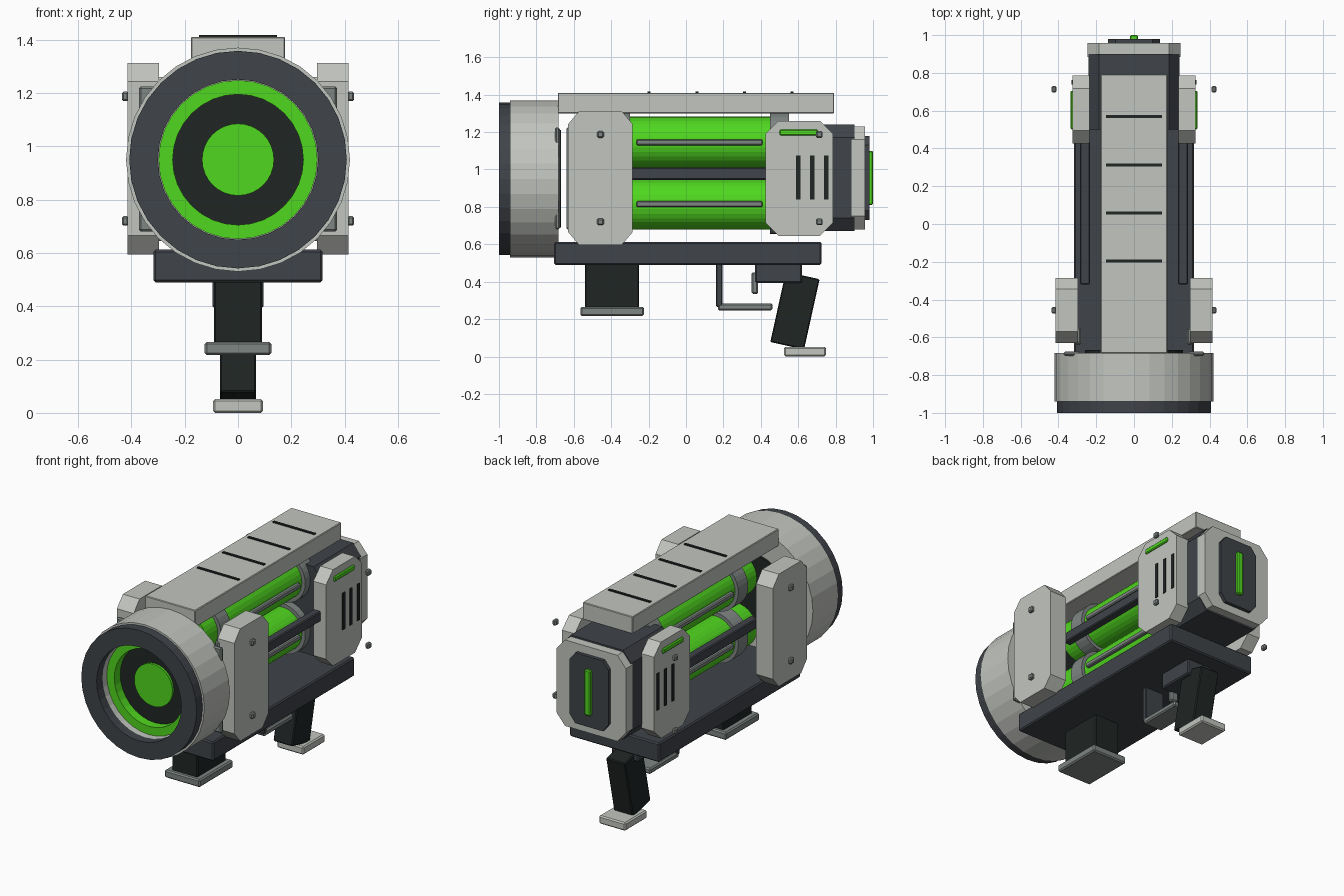
import bpy, bmesh, math
from mathutils import Matrix, Vector

if "Cube" in bpy.data.objects:
    bpy.data.objects.remove(bpy.data.objects["Cube"])


def material(name, rgb):
    m = bpy.data.materials.new(name)
    m.diffuse_color = (*rgb, 1)
    m.use_nodes = True
    m.node_tree.nodes["Principled BSDF"].inputs["Base Color"].default_value = m.diffuse_color
    return m


LIGHT = material("light_shell", (0.54, 0.56, 0.52))
DARK = material("dark_frame", (0.05, 0.056, 0.066))
BLACK = material("black_rubber", (0.014, 0.019, 0.018))
STEEL = material("steel", (0.21, 0.24, 0.23))
GREEN = material("glow_green", (0.08, 0.68, 0.014))


def add(name, bm, mat, bevel=0.0):
    bmesh.ops.recalc_face_normals(bm, faces=bm.faces)
    mesh = bpy.data.meshes.new(name)
    bm.to_mesh(mesh)
    bm.free()
    ob = bpy.data.objects.new(name, mesh)
    bpy.context.collection.objects.link(ob)
    mesh.materials.append(mat)
    if bevel:
        b = ob.modifiers.new("edge", 'BEVEL')
        b.width = bevel
        b.segments = 1
    return ob


def mirror_x(ob):
    ob.modifiers.new("mirror", 'MIRROR')
    return ob


def box(name, x, y, z, mat, bevel=0.0, tilt=0.0):
    """Box from (min, max) ranges, optionally tilted about x."""
    bm = bmesh.new()
    bmesh.ops.create_cube(bm, size=1)
    bmesh.ops.scale(bm, vec=(x[1] - x[0], y[1] - y[0], z[1] - z[0]), verts=bm.verts)
    bmesh.ops.rotate(bm, matrix=Matrix.Rotation(tilt, 3, 'X'), verts=bm.verts)
    bmesh.ops.translate(bm, vec=(sum(x) / 2, sum(y) / 2, sum(z) / 2), verts=bm.verts)
    return add(name, bm, mat, bevel)


def octagon(name, axis, u, v, depth, cu, cv, mat, bevel=0.0):
    """Rectangle with cut corners, extruded along axis 'X' (u=y) or 'Y' (u=x); v=z."""
    (a, b), (c, d) = u, v
    pts = [(a + cu, c), (b - cu, c), (b, c + cv), (b, d - cv),
           (b - cu, d), (a + cu, d), (a, d - cv), (a, c + cv)]
    bm = bmesh.new()
    place = (lambda p, t: (t, p[0], p[1])) if axis == 'X' else (lambda p, t: (p[0], t, p[1]))
    face = bm.faces.new([bm.verts.new(place(p, depth[0])) for p in pts])
    ext = bmesh.ops.extrude_face_region(bm, geom=[face])
    shift = Vector(place((0, 0), depth[1] - depth[0]))
    bmesh.ops.translate(bm, vec=shift, verts=[g for g in ext['geom'] if isinstance(g, bmesh.types.BMVert)])
    return add(name, bm, mat, bevel)


def lathe(name, profile, z, mat, sides=32, x=0.0):
    """Closed (radius, y) profile spun round a y axis at height z."""
    bm = bmesh.new()
    rings = []
    for r, y in profile:
        if r == 0:
            rings.append([bm.verts.new((x, y, z))] * sides)
        else:
            rings.append([bm.verts.new((x + r * math.cos(2 * math.pi * i / sides), y,
                                        z + r * math.sin(2 * math.pi * i / sides)))
                          for i in range(sides)])
    for k in range(len(rings)):
        p, q = rings[k], rings[(k + 1) % len(rings)]
        for i in range(sides):
            j = (i + 1) % sides
            vs = list(dict.fromkeys((p[i], p[j], q[j], q[i])))
            if len(vs) > 2:
                bm.faces.new(vs)
    return add(name, bm, mat)


def disc(name, r, y0, y1, z, mat, sides=32):
    return lathe(name, [(0, y0), (r, y0), (r, y1), (0, y1)], z, mat, sides)


def ring(name, r0, r1, y0, y1, z, mat):
    return lathe(name, [(r0, y0), (r1, y0), (r1, y1), (r0, y1)], z, mat)


# Muzzle
ZC = 0.95
ring("muzzle_lip", 0.30, 0.408, -1.0, -0.94, ZC, DARK)
lathe("muzzle_barrel", [(0.30, -0.94), (0.42, -0.94), (0.42, -0.682), (0, -0.682),
                        (0, -0.80), (0.30, -0.80)], ZC, LIGHT)
ring("muzzle_glow_ring", 0.245, 0.298, -0.90, -0.79, ZC, GREEN)
disc("muzzle_core", 0.247, -0.84, -0.79, ZC, BLACK)
disc("muzzle_lens", 0.135, -0.855, -0.83, ZC, GREEN)
disc("muzzle_back_disc", 0.26, -0.69, -0.668, ZC, BLACK)
mirror_x(box("muzzle_clamp", (0.285, 0.372), (-0.70, -0.675), (0.68, 1.225), STEEL, 0.008))
mirror_x(box("plate_bracket", (0.28, 0.31), (-0.64, -0.55), (0.68, 1.225), STEEL, 0.008))

# Energy tubes with end collars and side rods
for label, z in (("upper", 1.145), ("lower", 0.815)):
    disc(label + "_tube", 0.137, -0.52, 0.52, z, GREEN)
    disc(label + "_tube_front_collar", 0.16, -0.40, -0.30, z, STEEL)
    disc(label + "_tube_rear_collar", 0.16, 0.45, 0.55, z, STEEL)
    mirror_x(box(label + "_tube_rod", (0.128, 0.158), (-0.265, 0.41), (z - 0.016, z + 0.016), STEEL, 0.006))
mirror_x(box("side_rail", (0.233, 0.286), (-0.32, 0.44), (0.945, 1.01), DARK, 0.006))

# Top cover
box("top_cover", (-0.177, 0.177), (-0.685, 0.792), (1.30, 1.41), LIGHT, 0.004)
for i in range(4):
    y = -0.197 + 0.255 * i
    box(f"cover_slot_{i + 1}", (-0.147, 0.147), (y - 0.008, y + 0.008), (1.40, 1.417), BLACK)

# Base plate
box("base_plate", (-0.317, 0.317), (-0.705, 0.725), (0.49, 0.612), DARK, 0.008)

# Side armour plates
mirror_x(octagon("front_side_plate", 'X', (-0.63, -0.285), (0.595, 1.313), (0.297, 0.415), 0.06, 0.07, LIGHT))
mirror_x(octagon("rear_side_plate", 'X', (0.425, 0.787), (0.645, 1.26), (0.235, 0.325), 0.07, 0.07, LIGHT))
for i, y in enumerate((0.60, 0.675, 0.75)):
    mirror_x(box(f"rear_plate_slot_{i + 1}", (0.315, 0.33), (y - 0.012, y + 0.012), (0.84, 1.075), BLACK))
mirror_x(box("rear_plate_light", (0.315, 0.336), (0.50, 0.705), (1.182, 1.214), GREEN, 0.006))
for z in (0.72, 1.187):
    for label, y in (("front", -0.457), ("rear", 0.713)):
        name = label + ("_upper_bolt" if z > 1 else "_lower_bolt")
        mirror_x(box(name, (0.41, 0.436), (y - 0.018, y + 0.018), (z - 0.018, z + 0.018), STEEL, 0.007))

# Rear housing
octagon("rear_body", 'Y', (-0.24, 0.24), (0.67, 1.24), (0.50, 0.90), 0.055, 0.07, DARK)
octagon("rear_frame", 'Y', (-0.245, 0.245), (0.68, 1.23), (0.885, 0.957), 0.06, 0.07, LIGHT)
octagon("rear_panel", 'Y', (-0.137, 0.137), (0.73, 1.18), (0.94, 0.98), 0.04, 0.05, DARK)
box("rear_glow_strip", (-0.021, 0.021), (0.97, 1.0), (0.81, 1.10), GREEN, 0.006)

# Front handle
box("front_handle", (-0.09, 0.09), (-0.54, -0.25), (0.25, 0.50), BLACK, 0.006)
box("front_handle_foot", (-0.125, 0.125), (-0.565, -0.225), (0.217, 0.266), STEEL, 0.008)

# Trigger and rear grip
box("guard_post", (-0.07, 0.07), (0.16, 0.195), (0.265, 0.50), DARK, 0.006)
box("guard_bar", (-0.07, 0.07), (0.17, 0.462), (0.247, 0.284), STEEL, 0.008)
box("trigger", (-0.025, 0.025), (0.35, 0.386), (0.335, 0.45), STEEL, 0.008)
box("grip_mount", (-0.095, 0.095), (0.37, 0.62), (0.392, 0.50), DARK, 0.008)
box("rear_grip", (-0.068, 0.068), (0.49, 0.675), (0.053, 0.438), BLACK, 0.006, -math.radians(12.5))
box("rear_grip_foot", (-0.094, 0.094), (0.525, 0.748), (0.0, 0.052), LIGHT, 0.008)
